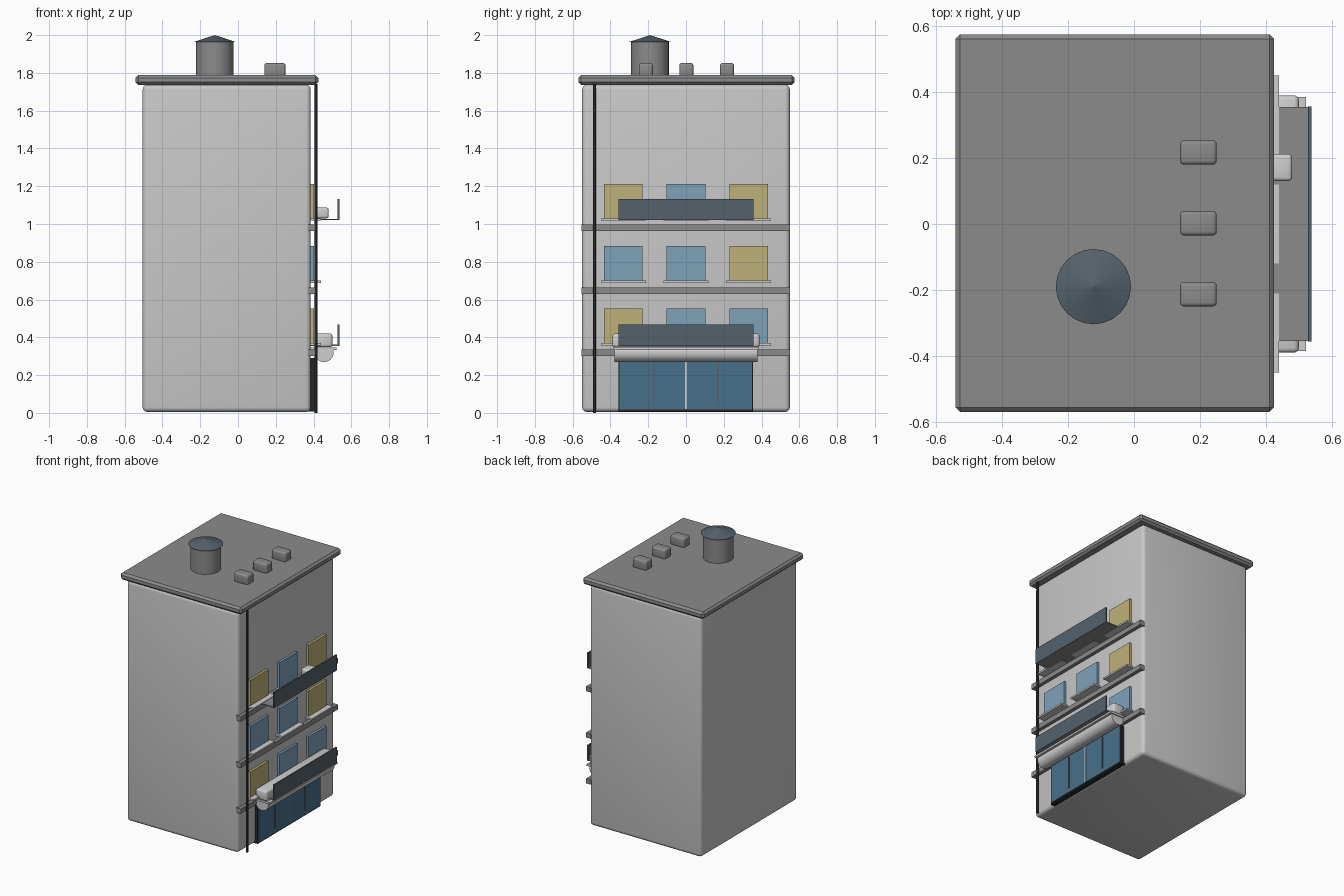
import bpy, math

old = bpy.data.objects.get("Cube")
if old:
    bpy.data.objects.remove(old, do_unlink=True)


def material(name, r, g, b):
    m = bpy.data.materials.new(name)
    m.use_nodes = True
    m.diffuse_color = (r, g, b, 1)
    m.node_tree.nodes["Principled BSDF"].inputs["Base Color"].default_value = (r, g, b, 1)
    return m


WALL = material("pale wall", .58, .58, .58)
ROOF = material("roof grey", .26, .26, .265)
WHITE = material("off white", .62, .62, .62)
BLUE = material("blue glass", .21, .36, .49)
YELLOW = material("lit yellow glass", .52, .44, .19)
DOOR = material("shop blue", .065, .16, .26)
SLATE = material("slate", .09, .12, .145)
DARK = material("dark metal", .02, .02, .022)


def finish(name, mat, bevel=0, segments=1):
    ob = bpy.context.object
    ob.name = name
    ob.data.materials.append(mat)
    if bevel:
        mod = ob.modifiers.new("Bevel", "BEVEL")
        mod.width, mod.segments = bevel, segments
        bpy.ops.object.modifier_apply(modifier=mod.name)
    if segments > 1:
        bpy.ops.object.shade_smooth_by_angle(angle=math.radians(40))
    return ob


def box(name, x, y, z, mat, bevel=0, segments=1):
    """Box from three (low, high) ranges."""
    bpy.ops.mesh.primitive_cube_add(size=1, location=[(a + b) / 2 for a, b in (x, y, z)])
    bpy.context.object.scale = [b - a for a, b in (x, y, z)]
    bpy.ops.object.transform_apply(location=False, rotation=False, scale=True)
    return finish(name, mat, bevel, segments)


def cylinder(name, loc, radius, depth, mat, sides=24, rot=(0, 0, 0)):
    bpy.ops.mesh.primitive_cylinder_add(vertices=sides, radius=radius, depth=depth,
                                        location=loc, rotation=rot)
    bpy.ops.object.shade_smooth_by_angle(angle=math.radians(40))
    return finish(name, mat)


FACE = .385  # street wall

# Building body and roof
box("building_body", (-.505, FACE), (-.55, .55), (.005, 1.737), WALL, .025, 4)
box("roof_slab", (-.542, .425), (-.57, .575), (1.737, 1.788), ROOF, .014)

# Water tank
cylinder("water_tank", (-.123, -.19, 1.875), .1, .18, ROOF)
bpy.ops.mesh.primitive_cone_add(vertices=24, radius1=.114, radius2=0, depth=.037,
                                location=(-.123, -.19, 1.9815))
finish("tank_lid", SLATE)

# Rooftop units
for i, y in enumerate((-.213, .002, .217)):
    box(f"rooftop_unit_{i + 1}", (.14, .251), (y - .037, y + .037), (1.78, 1.852), ROOF, .012, 3)

# Floor bands
for i, z in enumerate((.3, .63, .963)):
    box(f"floor_band_{i + 1}", (.37, .41), (-.553, .551), (z, z + .035), ROOF)

# Windows and sills, bottom floor first
rows = ((.37, (YELLOW, BLUE, BLUE)), (.7, (BLUE, BLUE, YELLOW)), (1.03, (YELLOW, BLUE, YELLOW)))
for r, (z, mats) in enumerate(rows):
    for c, mat in enumerate(mats):
        y = (c - 1) * .331
        tag = f"{r + 1}_{c + 1}"
        box("window_" + tag, (.37, .402), (y - .102, y + .102), (z, z + .183), mat)
        box("sill_" + tag, (.37, .44), (y - .12, y + .12), (z - .012, z), WHITE)

# Balconies: floor slab and solid railing
for i, z in enumerate((.355, 1.02)):
    box(f"balcony_floor_{i + 1}", (FACE, .535), (-.355, .355), (z, z + .007), ROOF)
    box(f"balcony_railing_{i + 1}", (.528, .538), (-.357, .357), (z, z + .112), SLATE)
box("balcony_unit", (.41, .48), (.13, .213), (1.03, 1.087), WHITE, .012, 3)

# Awning: casing, shelf and rolled cloth
box("awning_case", (.41, .5), (-.39, .39), (.348, .42), WHITE, .014, 3)
box("awning_shelf", (FACE, .522), (-.385, .385), (.332, .346), WHITE)
cylinder("awning_roll", (.455, 0, .32), .051, .755, WHITE, 24, (math.pi / 2, 0, 0))

# Shop front
box("shop_frame", (.37, .407), (-.358, .356), (.008, .29), DARK)
box("shop_glass", (.38, .412), (-.352, .35), (.018, .29), DOOR)
box("door_center_bar", (.4, .416), (-.005, .005), (.018, .29), WHITE)
for side in (-1, 1):
    box("door_handle_" + ("left" if side > 0 else "right"), (.4, .417),
        (side * .17 - .004, side * .17 + .004), (.05, .28), SLATE)

# Drainpipe
cylinder("drainpipe", (.412, -.485, .87), .008, 1.74, DARK, 12)
